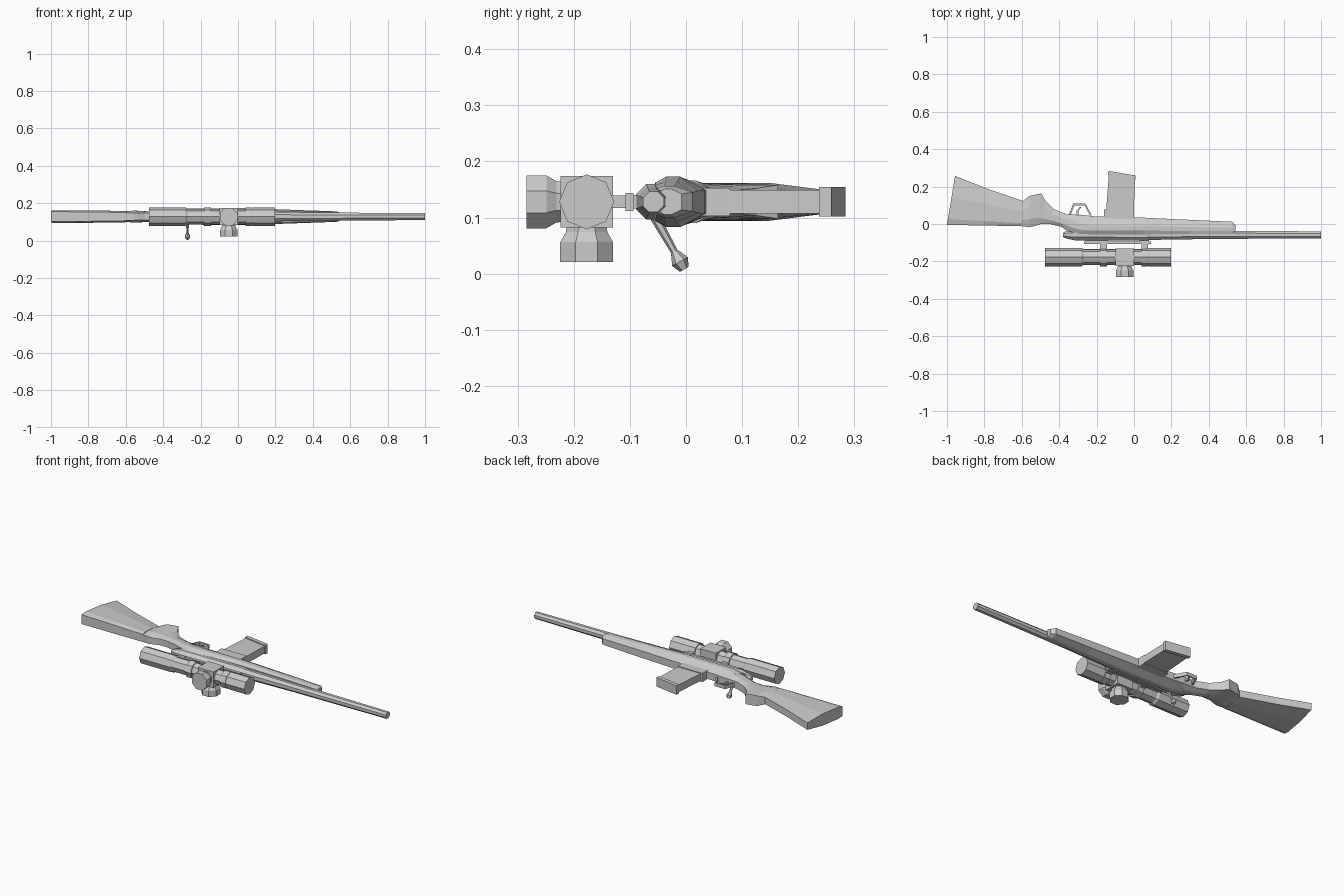
import bpy, bmesh, math
from mathutils import Vector

ZC = 0.128  # mid-plane of the rifle, which lies on its side


def skin(name, rings):
    """Join equal-sized rings of points into one capped solid."""
    bm = bmesh.new()
    loops = [[bm.verts.new(p) for p in r] for r in rings]
    for a, b in zip(loops, loops[1:]):
        for i in range(len(a)):
            j = (i + 1) % len(a)
            bm.faces.new((a[i], a[j], b[j], b[i]))
    bm.faces.new(loops[0])
    bm.faces.new(loops[-1])
    bmesh.ops.recalc_face_normals(bm, faces=bm.faces)
    me = bpy.data.meshes.new(name)
    bm.to_mesh(me)
    bm.free()
    ob = bpy.data.objects.new(name, me)
    bpy.context.collection.objects.link(ob)
    return ob


def lathe(name, origin, axis, profile, sides=8, turn=0.5):
    """Faceted turned part: profile holds (distance along axis, radius)."""
    o, d = Vector(origin), Vector(axis).normalized()
    u = Vector((0, 0, 1)) if abs(d.z) < 0.5 else Vector((1, 0, 0))
    u = (u - d * u.dot(d)).normalized()
    v = d.cross(u)
    rings = []
    for t, r in profile:
        angs = [2 * math.pi * (i + turn) / sides for i in range(sides)]
        rings.append([o + d * t + (u * math.cos(a) + v * math.sin(a)) * r for a in angs])
    return skin(name, rings)


def slab(name, pts, half):
    """Side profile in x, y extruded across z."""
    return skin(name, [[(x, y, ZC + s * half) for x, y in pts] for s in (-1, 1)])


def box(name, x0, x1, y0, y1, half):
    return slab(name, [(x0, y0), (x1, y0), (x1, y1), (x0, y1)], half)


def stock_part(name, stations, levels):
    """Loft of symmetric eight-point sections.
    Station: top x, top y, bottom x, bottom y, top / middle / bottom half widths."""
    rings = []
    for xt, yt, xb, yb, wt, wm, wb in stations:
        side = [(t, w) for t, w in zip((0, levels[0], levels[1], 1), (wt, wm, wm, wb))]
        pts = [(t, w) for t, w in side] + [(t, -w) for t, w in reversed(side)]
        rings.append([(xt + (xb - xt) * t, yt + (yb - yt) * t, ZC + w) for t, w in pts])
    return skin(name, rings)


# Stock: butt, grip with wrist, fore-end
stock_part("butt", [
    (-1.0, -0.005, -0.957, 0.257, 0.027, 0.034, 0.02),
    (-0.8, -0.008, -0.78, 0.187, 0.025, 0.033, 0.02),
    (-0.6, -0.012, -0.59, 0.122, 0.022, 0.03, 0.02)], (0.12, 0.58))
stock_part("grip", [
    (-0.6, -0.012, -0.60, 0.118, 0.02, 0.028, 0.018),
    (-0.56, -0.017, -0.56, 0.150, 0.02, 0.032, 0.03),
    (-0.535, -0.012, -0.495, 0.164, 0.018, 0.03, 0.03),
    (-0.50, 0.0, -0.475, 0.125, 0.018, 0.028, 0.024),
    (-0.45, 0.0, -0.43, 0.08, 0.018, 0.029, 0.02),
    (-0.39, -0.015, -0.36, 0.052, 0.02, 0.034, 0.02),
    (-0.35, -0.04, -0.28, 0.048, 0.025, 0.038, 0.02)], (0.25, 0.65))
stock_part("fore_end", [
    (-0.36, -0.035, -0.29, 0.05, 0.025, 0.038, 0.02),
    (-0.29, -0.055, -0.20, 0.040, 0.03, 0.043, 0.02),
    (0.05, -0.055, 0.05, 0.034, 0.034, 0.045, 0.021),
    (0.30, -0.054, 0.30, 0.022, 0.03, 0.036, 0.02),
    (0.525, -0.053, 0.525, 0.012, 0.024, 0.028, 0.017),
    (0.54, -0.045, 0.545, -0.008, 0.02, 0.023, 0.014)], (0.22, 0.5))

# Barrel and receiver
lathe("barrel", (0, -0.058, ZC), (1, 0, 0), [(0.05, 0.03), (0.4, 0.024), (1.0, 0.02)])
lathe("receiver", (0, -0.058, ZC), (1, 0, 0),
      [(-0.38, 0.012), (-0.36, 0.022), (-0.31, 0.033), (0.07, 0.034), (0.09, 0.029)])

# Bolt handle with knob
root, tip = Vector((-0.27, -0.055, 0.1)), Vector((-0.27, -0.002, 0.006))
lathe("bolt_handle", root, tip - root, [(0, 0.009), (0.08, 0.006)], 6)
lathe("bolt_knob", root, tip - root, [(0.068, 0.006), (0.09, 0.016), (0.106, 0.009)], 6)

# Magazine with its well and base plate
box("magazine_well", -0.16, 0.0, 0.01, 0.078, 0.025)
slab("magazine", [(-0.152, 0.03), (-0.001, 0.03), (0.004, 0.25), (-0.134, 0.274)], 0.021)
slab("magazine_base", [(-0.139, 0.262), (0.008, 0.237), (0.009, 0.259), (-0.137, 0.284)], 0.026)

# Trigger guard as a bent strip, and trigger
outer = [(-0.35, 0.045), (-0.325, 0.109), (-0.26, 0.109), (-0.225, 0.045)]
inner = [(-0.235, 0.045), (-0.265, 0.1), (-0.318, 0.1), (-0.34, 0.045)]
rim = list(zip(outer, reversed(inner)))
skin("trigger_guard", [[(a[0], a[1], ZC - .01), (a[0], a[1], ZC + .01),
                        (b[0], b[1], ZC + .01), (b[0], b[1], ZC - .01)] for a, b in rim])
skin("trigger", [[(x - .005, y, ZC - .005), (x + .005, y, ZC - .005),
                  (x + .005, y, ZC + .005), (x - .005, y, ZC + .005)]
                 for x, y in [(-0.3, 0.035), (-0.303, 0.07), (-0.285, 0.09)]])

# Scope tube and turret block
SY = -0.177
lathe("scope_tube", (0, SY, ZC), (1, 0, 0),
      [(-0.475, 0.049), (-0.28, 0.049), (-0.27, 0.042), (0.07, 0.042),
       (0.08, 0.049), (0.198, 0.049)], turn=0)
box("turret_block", -0.1, 0.0, -0.224, -0.13, 0.046)

# Turrets on the top and the side
for name, axis in (("top_turret", (0, -1, 0)), ("side_turret", (0, 0, -1))):
    lathe(name, (-0.05, SY, ZC), axis,
          [(0.04, 0.038), (0.054, 0.04), (0.072, 0.051), (0.107, 0.051)])

# Scope rings with their feet, and the mounting rail
for x in (-0.163, 0.057):
    lathe("scope_ring", (x, SY, ZC), (1, 0, 0), [(-0.018, 0.049), (0.018, 0.049)], turn=0)
    box("ring_foot", x - 0.018, x + 0.018, -0.14, -0.1, 0.011)
box("scope_rail", -0.268, 0.092, -0.108, -0.094, 0.016)
for x0, x1 in ((-0.26, -0.14), (0.03, 0.08)):
    box("rail_base", x0, x1, -0.097, -0.08, 0.012)
